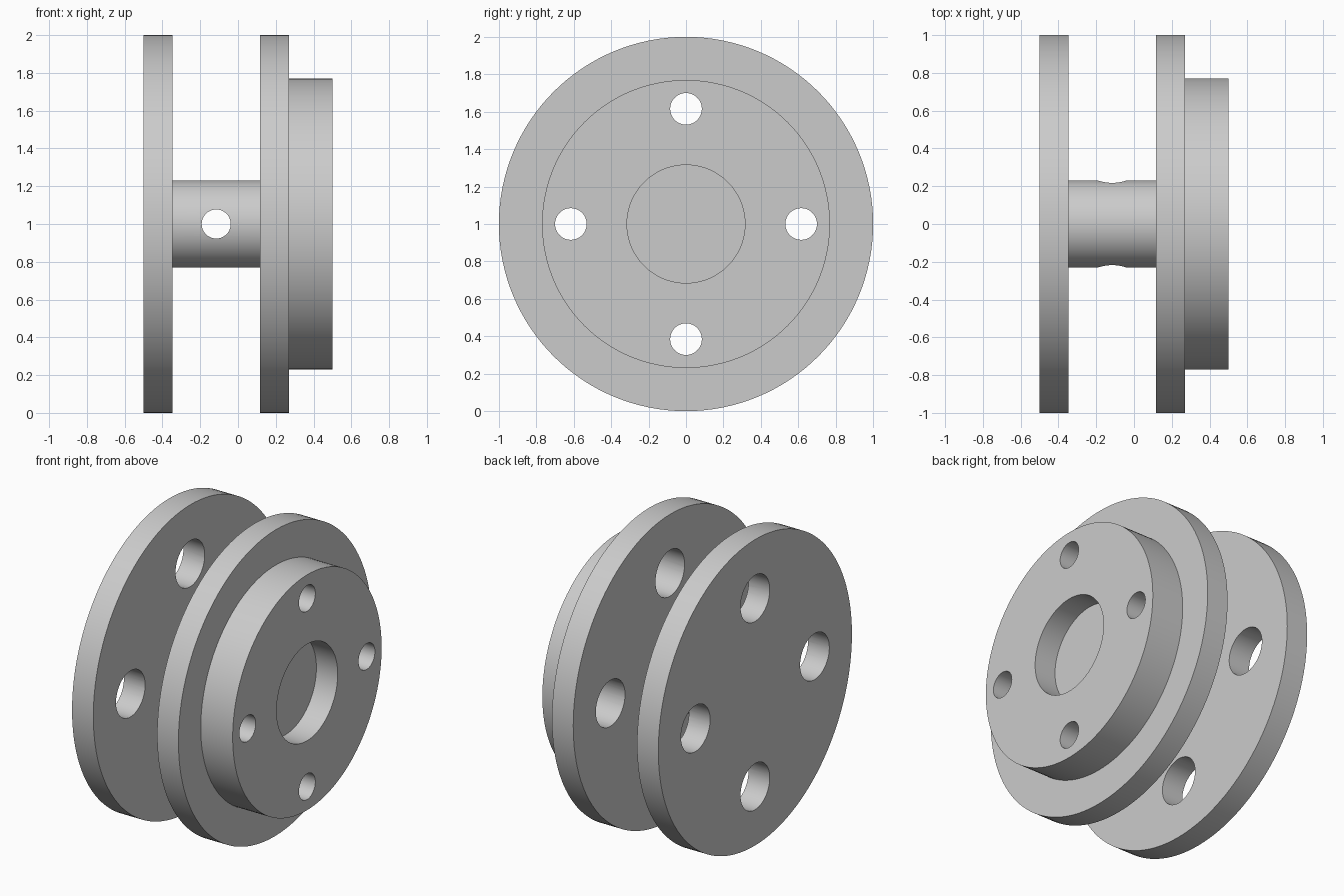
import bpy, bmesh
from math import pi
from mathutils import Matrix, Vector

if "Cube" in bpy.data.objects:
    bpy.data.objects.remove(bpy.data.objects["Cube"], do_unlink=True)

U = 1 / 13          # design unit: flange radius is 13 units
CENTRE = Matrix.Translation((0, 0, 1))

grey = bpy.data.materials.new("plain grey")
grey.use_nodes = True
colour = (0.6, 0.6, 0.6, 1)
grey.diffuse_color = colour
grey.node_tree.nodes["Principled BSDF"].inputs["Base Color"].default_value = colour


def lathe(bm, profile, segments, matrix):
    """Revolve (x, radius) points about the x axis into a closed solid."""
    rings = []
    for x, r in profile:
        ring = [bm.verts.new(matrix @ (Matrix.Rotation(2 * pi * i / segments, 4, 'X')
                                       @ Vector((x * U, 0, r * U))))
                for i in range(segments)]
        rings.append(ring)
    for a, b in zip(rings, rings[1:]):
        for i in range(segments):
            j = (i + 1) % segments
            bm.faces.new((a[i], a[j], b[j], b[i]))
    bm.faces.new(rings[0])
    bm.faces.new(rings[-1])


def make_object(name, bm):
    bmesh.ops.recalc_face_normals(bm, faces=bm.faces)
    mesh = bpy.data.meshes.new(name)
    bm.to_mesh(mesh)
    bm.free()
    mesh.materials.append(grey)
    obj = bpy.data.objects.new(name, mesh)
    bpy.context.collection.objects.link(obj)
    return obj


# Spool: left flange, shaft, right flange, boss and its shallow centre bore
bm = bmesh.new()
lathe(bm, [(-6.5, 13), (-4.5, 13), (-4.5, 3), (1.5, 3), (1.5, 13), (3.5, 13),
           (3.5, 10), (6.5, 10), (6.5, 4.1), (4.5, 4.1)], 128, CENTRE)
spool = make_object("flanged_spool", bm)

# Four stepped bolt holes: wide through the flanges, narrow through the boss
bm = bmesh.new()
for k in range(4):
    place = CENTRE @ Matrix.Rotation(k * pi / 2, 4, 'X') @ Matrix.Translation((0, 0, 8 * U))
    lathe(bm, [(-8, 1.96), (4.5, 1.96), (4.5, 1.1), (8, 1.1)], 48, place)
bolt_cutter = make_object("bolt_hole_cutter", bm)

# Cross hole through the shaft, front to back
bm = bmesh.new()
place = CENTRE @ Matrix.Translation((-1.5 * U, 0, 0)) @ Matrix.Rotation(pi / 2, 4, 'Z')
lathe(bm, [(-5, 1), (5, 1)], 48, place)
cross_cutter = make_object("cross_hole_cutter", bm)

for cutter in (bolt_cutter, cross_cutter):
    cutter.hide_render = True
    mod = spool.modifiers.new(cutter.name, 'BOOLEAN')
    mod.operation = 'DIFFERENCE'
    mod.solver = 'EXACT'
    mod.object = cutter

# Bake the cuts, then remove the cutters
bpy.context.view_layer.update()
evaluated = spool.evaluated_get(bpy.context.evaluated_depsgraph_get())
baked = bpy.data.meshes.new_from_object(evaluated)
spool.modifiers.clear()
spool.data = baked
for cutter in (bolt_cutter, cross_cutter):
    bpy.data.objects.remove(cutter, do_unlink=True)

bpy.ops.object.select_all(action='DESELECT')
spool.select_set(True)
bpy.context.view_layer.objects.active = spool
bpy.ops.object.shade_smooth_by_angle(angle=pi / 6)
